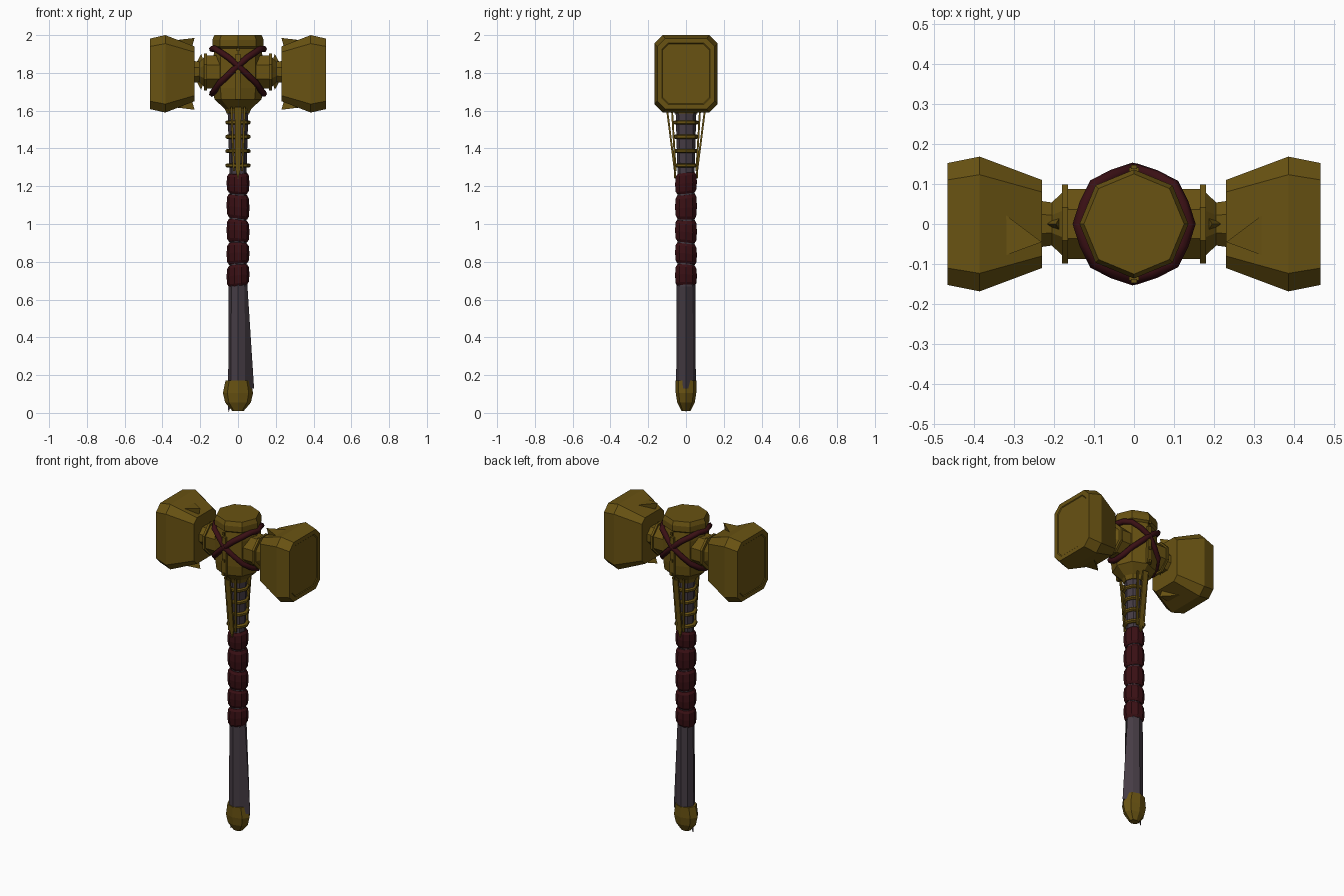
import bpy, bmesh, math
from math import cos, sin, pi
from mathutils import Vector

cube = bpy.data.objects.get("Cube")
if cube:
    bpy.data.objects.remove(cube, do_unlink=True)


def material(name, rgb):
    m = bpy.data.materials.new(name)
    m.use_nodes = True
    m.diffuse_color = (*rgb, 1)
    bsdf = m.node_tree.nodes["Principled BSDF"]
    bsdf.inputs["Base Color"].default_value = (*rgb, 1)
    bsdf.inputs["Roughness"].default_value = 0.7
    return m


GOLD = material("old gold", (0.14, 0.085, 0.006))
LEATHER = material("dark red leather", (0.042, 0.005, 0.007))
GRIP = material("grey violet wood", (0.06, 0.045, 0.058))
HEAD_Z = 1.795


def finish(name, bm, mat, mirror=""):
    bmesh.ops.recalc_face_normals(bm, faces=bm.faces)
    mesh = bpy.data.meshes.new(name)
    bm.to_mesh(mesh)
    bm.free()
    ob = bpy.data.objects.new(name, mesh)
    bpy.context.collection.objects.link(ob)
    mesh.materials.append(mat)
    if mirror:
        mod = ob.modifiers.new("Mirror", 'MIRROR')
        mod.use_axis = [a in mirror for a in "xyz"]
    return ob


def loft(name, rings, mat, mirror=""):
    """Skin a list of equal-sized point rings and cap both ends."""
    bm = bmesh.new()
    vs = [[bm.verts.new(p) for p in ring] for ring in rings]
    n = len(vs[0])
    for a, b in zip(vs, vs[1:]):
        for i in range(n):
            j = (i + 1) % n
            bm.faces.new((a[i], a[j], b[j], b[i]))
    bm.faces.new(vs[0])
    bm.faces.new(vs[-1])
    return finish(name, bm, mat, mirror)


def z_ring(r, z, sides=8, sy=1.0, tilt=0.0):
    return [Vector((r * cos(t), r * sy * sin(t), z + tilt * r * cos(t + z * 9)))
            for t in (2 * pi * i / sides for i in range(sides))]


def x_ring(r, x):
    return [Vector((x, r * cos(t), HEAD_Z + 0.01 + r * sin(t)))
            for t in (pi / 8 + pi / 4 * i for i in range(8))]


def block_ring(x, hy, hz, c):
    corners = [(hy, hz - c), (hy - c, hz), (c - hy, hz), (-hy, hz - c),
               (-hy, c - hz), (c - hy, -hz), (hy - c, -hz), (hy, c - hz)]
    return [Vector((x, y, HEAD_Z + z)) for y, z in corners]


def solid(name, points, mat, mirror=""):
    bm = bmesh.new()
    for p in points:
        bm.verts.new(p)
    bmesh.ops.convex_hull(bm, input=bm.verts)
    return finish(name, bm, mat, mirror)


def bar(name, a, b, wa, wb, thick, mat, mirror=""):
    """Flat tapering bar from a to b, wide in x and thin in y."""
    pts = [Vector(p) + Vector((sx * w, sy * thick, 0))
           for p, w in ((a, wa), (b, wb)) for sx in (-1, 1) for sy in (-1, 1)]
    return solid(name, pts, mat, mirror)


# Twin striking blocks with a shallow recessed panel
loft("striking_block", [
    block_ring(0.23, 0.11, 0.145, 0.03),
    block_ring(0.385, 0.168, 0.205, 0.045),
    block_ring(0.465, 0.152, 0.187, 0.042),
    block_ring(0.465, 0.128, 0.162, 0.034),
    block_ring(0.461, 0.124, 0.158, 0.034)], GOLD, "x")

# Pointed fins on the inner edges of the blocks
for name, s in (("upper_fin", 1), ("lower_fin", -1)):
    solid(name, [(x, y, HEAD_Z + s * h) for x, y, h in (
        (0.23, -0.045, 0.19), (0.33, 0.03, 0.178),
        (0.325, -0.08, 0.178), (0.25, -0.04, 0.12))], GOLD, "x")

# Flanged arms joining the hub to the blocks
loft("arm", [x_ring(r, x) for r, x in (
    (0.095, 0.05), (0.095, 0.165), (0.106, 0.165), (0.106, 0.179),
    (0.085, 0.179), (0.058, 0.205), (0.065, 0.25))], GOLD, "x")
for name, s in (("arm_barb_top", 1), ("arm_barb_bottom", -1)):
    solid(name, [(x, y, HEAD_Z + 0.01 + s * h) for x, y, h in (
        (0.18, 0.025, 0.05), (0.18, -0.025, 0.05),
        (0.225, 0, 0.04), (0.195, 0, 0.095))], GOLD, "x")

# Central octagonal hub with cap
loft("hub", [z_ring(r, z) for r, z in (
    (0.06, 1.585), (0.07, 1.61), (0.125, 1.66), (0.132, 1.72),
    (0.132, 1.88), (0.122, 1.93), (0.136, 1.94), (0.136, 1.975),
    (0.125, 2.0))], GOLD)
bar("hub_spine", (0, -0.133, 1.9), (0, -0.133, 1.66), 0.012, 0.016, 0.008, GOLD, "y")
for i in range(4):
    z = 1.67 + 0.085 * i
    bar("spine_stud", (0, -0.142, z - 0.008), (0, -0.142, z + 0.008),
        0.007, 0.007, 0.005, GOLD, "y")

# Two crossed leather straps around the hub
for name, s in (("rising_strap", 1), ("falling_strap", -1)):
    curve = bpy.data.curves.new(name, 'CURVE')
    curve.dimensions = '3D'
    curve.bevel_depth = 0.017
    curve.bevel_resolution = 1
    line = curve.splines.new('POLY')
    line.points.add(15)
    line.use_cyclic_u = True
    for i, p in enumerate(line.points):
        t = pi * i / 8
        r = 0.137 if i % 2 == 0 else 0.13
        p.co = (r * cos(t), r * sin(t),
                1.808 + s * 0.118 * cos(t) + 0.03 * abs(sin(t)), 1)
    curve.materials.append(LEATHER)
    ob = bpy.data.objects.new(name, curve)
    bpy.context.collection.objects.link(ob)

# Shaft, with one lower corner flared outward
rings = [z_ring(r, z) for r, z in (
    (0.052, 0.13), (0.05, 0.67), (0.045, 0.75), (0.045, 1.27), (0.055, 1.6))]
rings[0][0].x = 0.085
loft("shaft", rings, GRIP)

# Overlapping leather wraps on the grip
edges = [0.67, 0.785, 0.90, 1.025, 1.16, 1.272]
for lo, hi in zip(edges, edges[1:]):
    h = hi - lo
    loft("grip_wrap", [z_ring(r, lo + h * f, 10, 1.0, 0.12) for r, f in (
        (0.048, 0.03), (0.057, 0.15), (0.061, 0.5), (0.057, 0.85),
        (0.048, 0.97))], LEATHER)

# Gold collars around the upper shaft
for i in range(4):
    z = 1.31 + 0.076 * i
    loft("collar", [z_ring(r, z + d) for r, d in (
        (0.058, -0.011), (0.066, -0.006), (0.066, 0.006), (0.058, 0.011))], GOLD)

# Braces from the hub down to the grip, front and back
bar("brace", (0, -0.102, 1.62), (0, -0.06, 1.29), 0.018, 0.014, 0.005, GOLD, "y")
bar("brace_tip", (0, -0.06, 1.29), (0, -0.057, 1.24), 0.014, 0.001, 0.005, GOLD, "y")
bar("brace_rail", (0.035, -0.075, 1.62), (0.022, -0.055, 1.28),
    0.006, 0.005, 0.005, GOLD, "xy")

# Faceted pommel with a small spur
loft("pommel", [z_ring(r, z, 8, sy) for r, z, sy in (
    (0.03, 0.01, 0.8), (0.068, 0.055, 0.68), (0.08, 0.105, 0.68),
    (0.066, 0.172, 0.85))], GOLD)
solid("pommel_spur", [(-0.05, 0, 0), (-0.035, 0.008, 0.05),
                      (-0.035, -0.008, 0.05), (-0.055, 0, 0.05)], GRIP)
